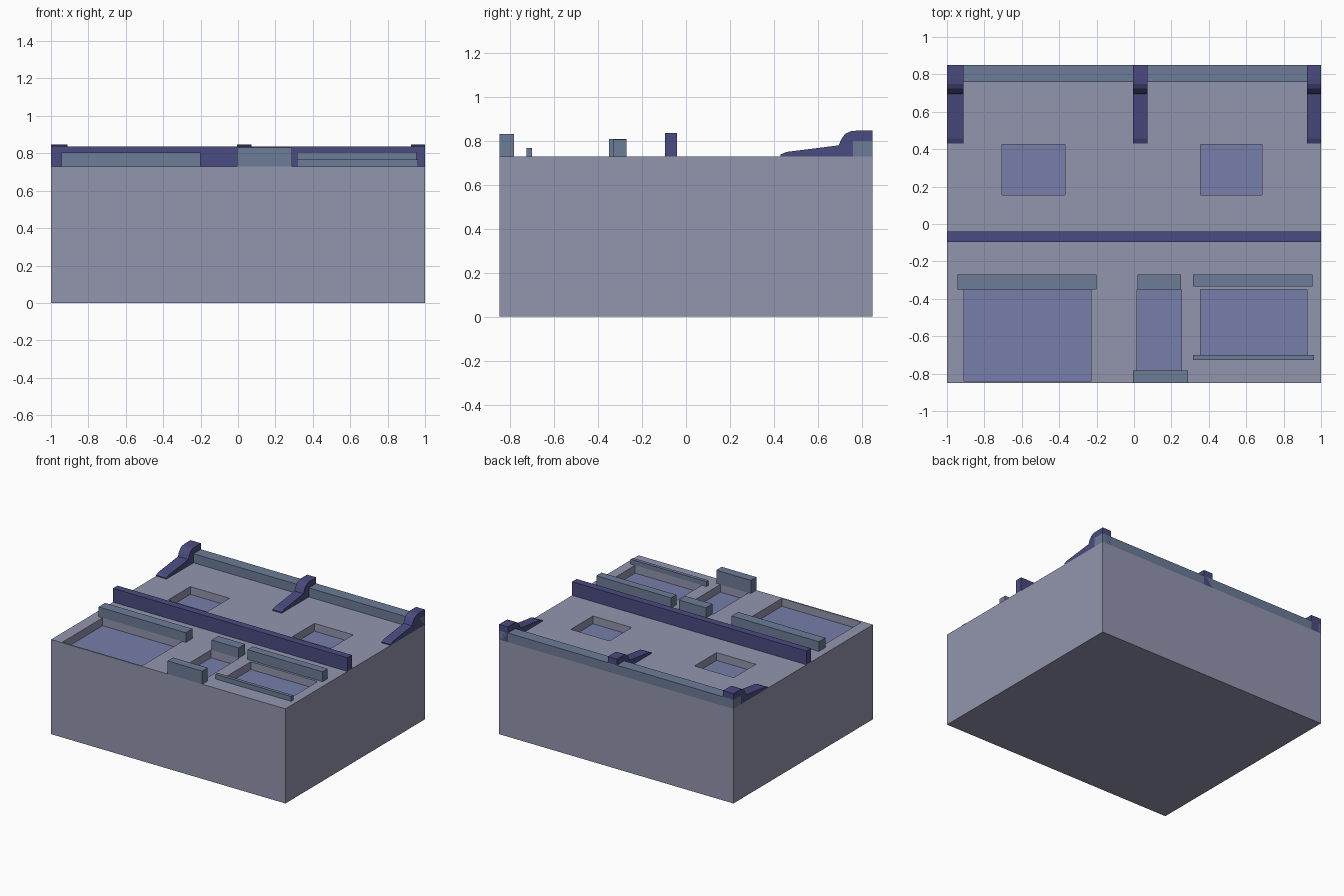
import bpy, bmesh

if "Cube" in bpy.data.objects:
    bpy.data.objects.remove(bpy.data.objects["Cube"])


def material(name, rgb):
    m = bpy.data.materials.new(name)
    m.diffuse_color = (*rgb, 1)
    m.use_nodes = True
    m.node_tree.nodes["Principled BSDF"].inputs["Base Color"].default_value = m.diffuse_color
    return m


STONE = material("stone", (0.29, 0.30, 0.42))
TRIM = material("trim", (0.15, 0.20, 0.31))
DARK = material("dark_trim", (0.07, 0.07, 0.22))
PANE = material("pane", (0.18, 0.21, 0.40))
TOP = 0.73      # wall surface
FLOOR = 0.67    # visible bottom of the recesses


def prism(name, outline, x0, x1, mat):
    """Extrude a (y, z) outline along x."""
    bm = bmesh.new()
    face = bm.faces.new([bm.verts.new((x0, y, z)) for y, z in outline])
    ext = bmesh.ops.extrude_face_region(bm, geom=[face])
    moved = [v for v in ext["geom"] if isinstance(v, bmesh.types.BMVert)]
    bmesh.ops.translate(bm, verts=moved, vec=(x1 - x0, 0, 0))
    bmesh.ops.recalc_face_normals(bm, faces=bm.faces[:])
    me = bpy.data.meshes.new(name)
    bm.to_mesh(me)
    bm.free()
    me.materials.append(mat)
    ob = bpy.data.objects.new(name, me)
    bpy.context.collection.objects.link(ob)
    return ob


def box(name, x0, x1, y0, y1, z0, z1, mat):
    return prism(name, [(y0, z0), (y1, z0), (y1, z1), (y0, z1)], x0, x1, mat)


# Main block
wall = box("wall_block", -1, 1, -0.85, 0.85, 0, TOP, STONE)

# Recessed openings, each with a pane at the bottom
openings = {
    "wide_door": (-0.91, -0.23, -0.84, -0.35),
    "narrow_door": (0.015, 0.255, -0.785, -0.35),
    "shop_window": (0.355, 0.925, -0.70, -0.35),
    "upper_window_left": (-0.705, -0.37, 0.155, 0.425),
    "upper_window_right": (0.355, 0.685, 0.155, 0.425),
}
cutters = []
for name, rect in openings.items():
    cut = box(name + "_cutter", *rect, FLOOR - 0.015, TOP + 0.1, STONE)
    cut.hide_render = True
    cutters.append(cut)
    mod = wall.modifiers.new(name, "BOOLEAN")
    mod.operation = "DIFFERENCE"
    mod.solver = "EXACT"
    mod.object = cut
    box(name + "_pane", *rect, FLOOR - 0.015, FLOOR, PANE)

# Bake the cuts and drop the cutters
deps = bpy.context.evaluated_depsgraph_get()
baked = bpy.data.meshes.new_from_object(wall.evaluated_get(deps))
wall.modifiers.clear()
wall.data = baked
for cut in cutters:
    bpy.data.objects.remove(cut)

# Lintels, sill, step, band and cornice
for name, x0, x1, y0, y1, z1, mat in [
    ("wide_door_lintel", -0.945, -0.20, -0.35, -0.27, 0.805, TRIM),
    ("narrow_door_lintel", 0.02, 0.25, -0.35, -0.27, 0.808, TRIM),
    ("shop_window_lintel", 0.315, 0.955, -0.333, -0.27, 0.806, TRIM),
    ("shop_window_sill", 0.315, 0.962, -0.726, -0.70, 0.767, TRIM),
    ("door_step", -0.005, 0.29, -0.85, -0.783, 0.831, TRIM),
    ("floor_band", -1, 1, -0.095, -0.04, 0.836, DARK),
    ("cornice", -1, 1, 0.76, 0.85, 0.80, TRIM),
]:
    box(name, x0, x1, y0, y1, TOP, z1, mat)

# Cornice brackets with a rounded shoulder
profile = [(0.43, TOP), (0.43, 0.738), (0.458, 0.75), (0.695, 0.78),
           (0.708, 0.81), (0.725, 0.832), (0.748, 0.844), (0.775, 0.847),
           (0.85, 0.847), (0.85, TOP)]
for side, x0, x1 in [("left", -1, -0.912), ("middle", -0.005, 0.072),
                     ("right", 0.925, 1)]:
    prism("bracket_" + side, profile, x0, x1, DARK)
